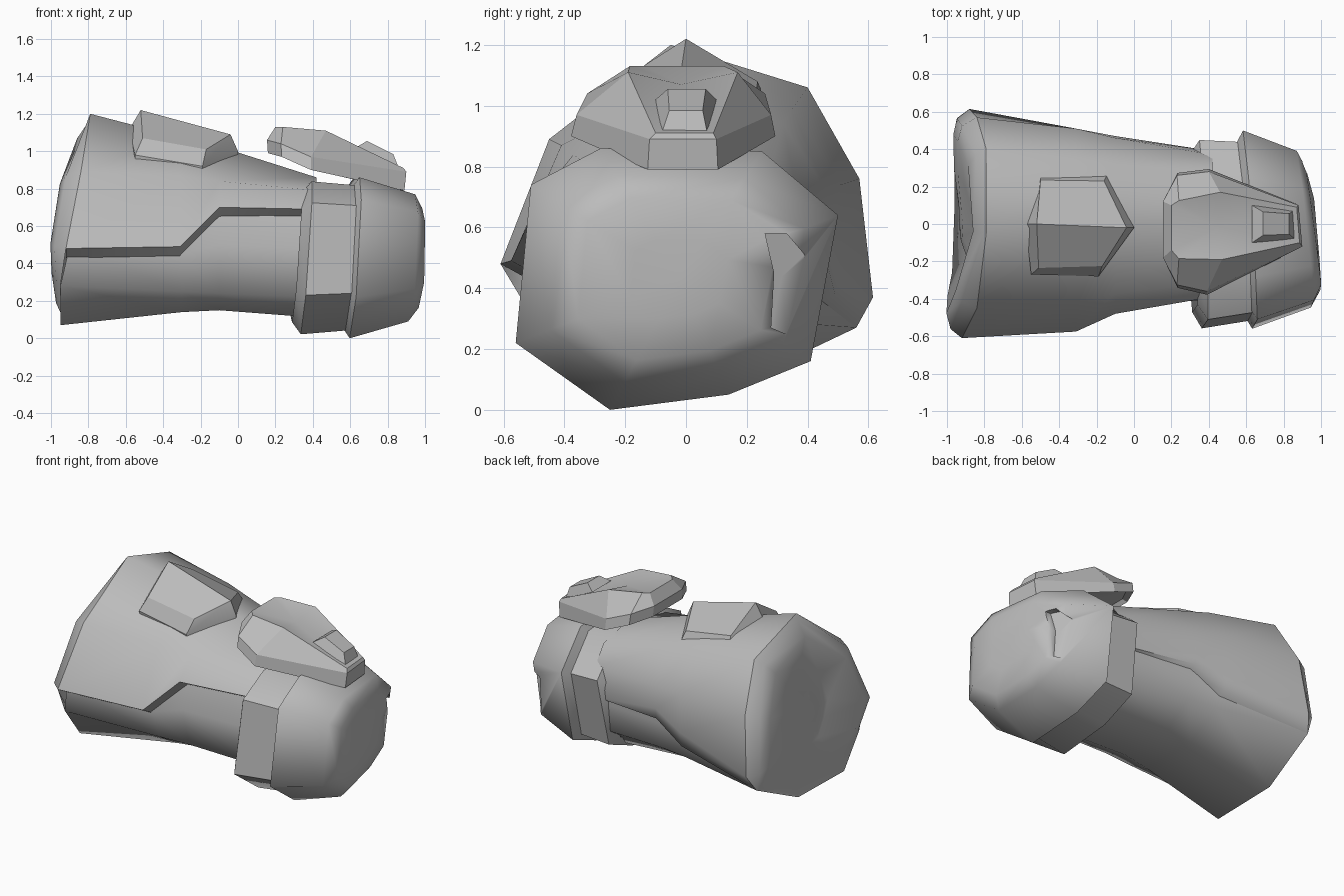
import bpy, bmesh, math
from mathutils import Vector

if "Cube" in bpy.data.objects:
    bpy.data.objects.remove(bpy.data.objects["Cube"])

grey = bpy.data.materials.new("armor_grey")
grey.diffuse_color = (0.5, 0.5, 0.5, 1)
grey.use_nodes = True
grey.node_tree.nodes["Principled BSDF"].inputs["Base Color"].default_value = grey.diffuse_color


def smooth(ob, angle):
    bpy.ops.object.select_all(action='DESELECT')
    ob.select_set(True)
    bpy.context.view_layer.objects.active = ob
    bpy.ops.object.shade_smooth_by_angle(angle=math.radians(angle))


def loft(name, rings, closed=True, cap_start=True, cap_end=True, angle=30, ridge=None):
    """Skin a list of equal-length point rings into one object."""
    bm = bmesh.new()
    vr = [[bm.verts.new(p) for p in r] for r in rings]
    n = len(rings[0])
    for a, b in zip(vr, vr[1:]):
        for i in range(n if closed else n - 1):
            j = (i + 1) % n
            bm.faces.new((a[i], a[j], b[j], b[i]))
    for ring, wanted in ((vr[0], cap_start), (vr[-1], cap_end and not ridge)):
        if wanted:
            c = bm.verts.new(sum((v.co for v in ring), Vector()) / n)
            for i in range(n):
                bm.faces.new((ring[i], ring[(i + 1) % n], c))
    if ridge:                               # two slopes meeting along a ridge
        i, j = ridge
        bm.faces.new(vr[-1][i:j + 1])
        bm.faces.new(vr[-1][j:] + vr[-1][:i + 1])
    bmesh.ops.recalc_face_normals(bm, faces=bm.faces)
    # an open shell wraps the x axis, so its normals must point outwards
    if not closed:
        score = 0
        for f in bm.faces:
            d = f.calc_center_median() - Vector((0, 0, 0.5))
            d.x = 0
            score += f.normal.dot(d) * f.calc_area()
        if score < 0:
            bmesh.ops.reverse_faces(bm, faces=bm.faces)
    me = bpy.data.meshes.new(name)
    bm.to_mesh(me)
    bm.free()
    ob = bpy.data.objects.new(name, me)
    bpy.context.collection.objects.link(ob)
    me.materials.append(grey)
    smooth(ob, angle)
    return ob


def section(x, pts):
    return [(x, y, z) for y, z in pts]


def scaled(ring, s, dx, cy=0.0, cz=0.6):
    return [(x + dx, cy + (y - cy) * s, cz + (z - cz) * s) for x, y, z in ring]


# forearm core below the sleeve, running along x
elbow = [(-0.79, -0.05, 1.2), (-0.84, -0.45, 0.89), (-0.92, -0.61, 0.48),
         (-0.95, -0.49, 0.28), (-0.95, -0.33, 0.07), (-0.95, 0.16, 0.08),
         (-0.92, 0.56, 0.27), (-0.88, 0.615, 0.37), (-0.84, 0.57, 0.76),
         (-0.79, 0.4, 1.06)]
core_a = scaled(elbow, 0.89, 0.02)
for i in range(3, 7):                       # the underside is not covered
    core_a[i] = elbow[i]
core = [
    core_a[1:9],
    section(-0.3, [(-0.36, 0.82), (-0.49, 0.45), (-0.41, 0.25), (-0.23, 0.14),
                   (0.18, 0.145), (0.43, 0.28), (0.45, 0.45), (0.45, 0.72)]),
    section(-0.1, [(-0.34, 0.8), (-0.45, 0.5), (-0.38, 0.24), (-0.2, 0.15),
                   (0.2, 0.15), (0.4, 0.28), (0.42, 0.45), (0.41, 0.7)]),
    section(0.42, [(-0.28, 0.76), (-0.4, 0.48), (-0.36, 0.22), (-0.17, 0.11),
                   (0.2, 0.12), (0.35, 0.26), (0.37, 0.45), (0.36, 0.65)])]
loft("forearm_core", core, closed=False, cap_start=False, cap_end=False, angle=60)

# upper sleeve with a stepped lower edge and an inward lip
sleeve = [
    [elbow[i] for i in (2, 1, 0, 9, 8, 7, 6)],
    section(-0.31, [(-0.575, 0.49), (-0.41, 0.87), (0, 1.075), (0.35, 0.99),
                    (0.51, 0.74), (0.51, 0.48), (0.49, 0.38)]),
    section(-0.1, [(-0.48, 0.7), (-0.37, 0.84), (0, 1.025), (0.32, 0.94),
                   (0.46, 0.72), (0.47, 0.57), (0.46, 0.5)]),
    section(0.42, [(-0.39, 0.69), (-0.31, 0.79), (0, 0.86), (0.28, 0.8),
                   (0.37, 0.68), (0.39, 0.55), (0.38, 0.48)])]
lipped = []
for r in sleeve:
    (x0, y0, z0), (x1, y1, z1) = r[0], r[-1]
    lipped.append([(x0, y0 + 0.09, z0 - 0.05)] + r + [(x1, y1 - 0.08, z1 - 0.03)])
loft("upper_sleeve", lipped, closed=False, cap_start=False, cap_end=False, angle=60)


# rounded rim closing the elbow end, with a dent towards the front
def rim_ring(s, base, yaw):
    return [(base + 0.33 * (z - 0.45) ** 2 + yaw * y, y, z)
            for _, y, z in scaled(elbow, s, 0)]


loft("elbow_rim", [
    elbow, rim_ring(0.92, -0.965, 0.03), rim_ring(0.78, -0.985, 0.04),
    rim_ring(0.48, -0.91, -0.18), rim_ring(0.15, -0.935, -0.05)],
    cap_start=False, angle=80)

# wrist band and hand cap share one eight-sided outline
outline = [(-0.28, 0.86), (-0.51, 0.74), (-0.56, 0.22), (-0.25, 0.0),
           (0.14, 0.05), (0.41, 0.16), (0.5, 0.64), (0.25, 0.85)]


def hand_ring(x, s, yaw, tilt, shift=0.0):
    ring = []
    for y, z in outline:
        y, z = -0.02 + (y + 0.02) * s, 0.43 + (z - 0.43) * s
        ring.append((x - yaw * y + tilt * (z - 0.43), y + shift, z))
    return ring


loft("wrist_band", [
    hand_ring(0.305, 0.8, 0.04, 0.07, -0.02), hand_ring(0.355, 0.95, 0.04, 0.07, -0.025),
    hand_ring(0.6, 0.9, 0.07, 0.06, -0.01)], cap_start=False, cap_end=False, angle=52)
cap = loft("hand_cap", [
    hand_ring(0.57, 0.88, 0.07, 0.06), hand_ring(0.605, 1.0, 0.07, 0.06),
    hand_ring(0.905, 0.79, 0.11, 0.05), hand_ring(0.953, 0.62, 0.13, 0.03),
    hand_ring(0.975, 0.3, 0.09, 0.0)], angle=66)

# shallow slot cut into the side of the cap
slot = [(0.26, 0.58), (0.33, 0.58), (0.39, 0.51), (0.35, 0.24),
        (0.28, 0.27), (0.29, 0.45)]
cutter = loft("slot_cutter", [[(0.865 - 0.5 * (y - 0.3), y, z) for y, z in slot],
                              section(1.1, slot)])
cut = cap.modifiers.new("slot", 'BOOLEAN')
cut.object = cutter
cut.operation = 'DIFFERENCE'
cut.solver = 'EXACT'
bpy.ops.object.select_all(action='DESELECT')
cap.select_set(True)
bpy.context.view_layer.objects.active = cap
bpy.ops.object.modifier_apply(modifier="slot")
bpy.data.objects.remove(cutter)

# drop the buried rear disc of the cap
bm = bmesh.new()
bm.from_mesh(cap.data)
rear = [f for f in bm.faces if f.normal.x < -0.9 and f.calc_center_median().x < 0.65]
bmesh.ops.delete(bm, geom=rear, context='FACES')
for e in bm.edges:
    e.smooth = True
bm.to_mesh(cap.data)
bm.free()
smooth(cap, 60)

# ridged pad on top of the forearm
pad_base = [(-0.58, 0, 1.12), (-0.55, -0.27, 0.98), (-0.19, -0.28, 0.92),
            (0, -0.02, 1.0), (-0.14, 0.27, 0.94), (-0.5, 0.27, 1.0)]
pad_top = [(-0.52, 0, 1.22), (-0.51, -0.235, 1.07), (-0.17, -0.225, 1.01),
           (-0.04, -0.02, 1.09), (-0.16, 0.23, 1.02), (-0.5, 0.235, 1.08)]
pad_sunk = [(x, y * 0.97, z - 0.04) for x, y, z in pad_base]
loft("forearm_pad", [pad_sunk, pad_base, pad_top], cap_start=False, angle=20, ridge=(0, 3))

# faceted guard over the back of the hand
guard_edge = [(0.155, -0.18, 1.06), (0.23, -0.325, 1.04), (0.39, -0.36, 0.97),
              (0.9, -0.12, 0.89), (0.88, 0.1, 0.89), (0.4, 0.28, 0.97),
              (0.23, 0.26, 1.04), (0.155, 0.12, 1.06)]
guard_top = [(0.2, -0.14, 1.13), (0.24, -0.185, 1.13), (0.47, -0.19, 1.11),
             (0.885, -0.1, 0.91), (0.87, 0.09, 0.91), (0.46, 0.17, 1.11),
             (0.24, 0.125, 1.13), (0.2, 0.1, 1.13)]
guard_low = [(0.4 + (x - 0.4) * 0.98, y * 1.05, z - (0.1 if x > 0.8 else 0.07))
             for x, y, z in guard_edge]
guard_in = [(0.4 + (x - 0.4) * 0.9, y * 0.85, z - 0.045) for x, y, z in guard_edge]
loft("hand_guard", [guard_in, guard_low, guard_edge, guard_top], angle=20)

# small raised block on the guard
block_base = [(0.63, -0.1, 1.02), (0.86, -0.08, 0.91), (0.85, 0.07, 0.91), (0.63, 0.1, 1.02)]
block_top = [(0.69, -0.06, 1.055), (0.83, -0.055, 0.985), (0.83, 0.055, 0.985),
             (0.69, 0.065, 1.055)]
loft("guard_block", [block_base, block_top], cap_start=False, angle=15)
